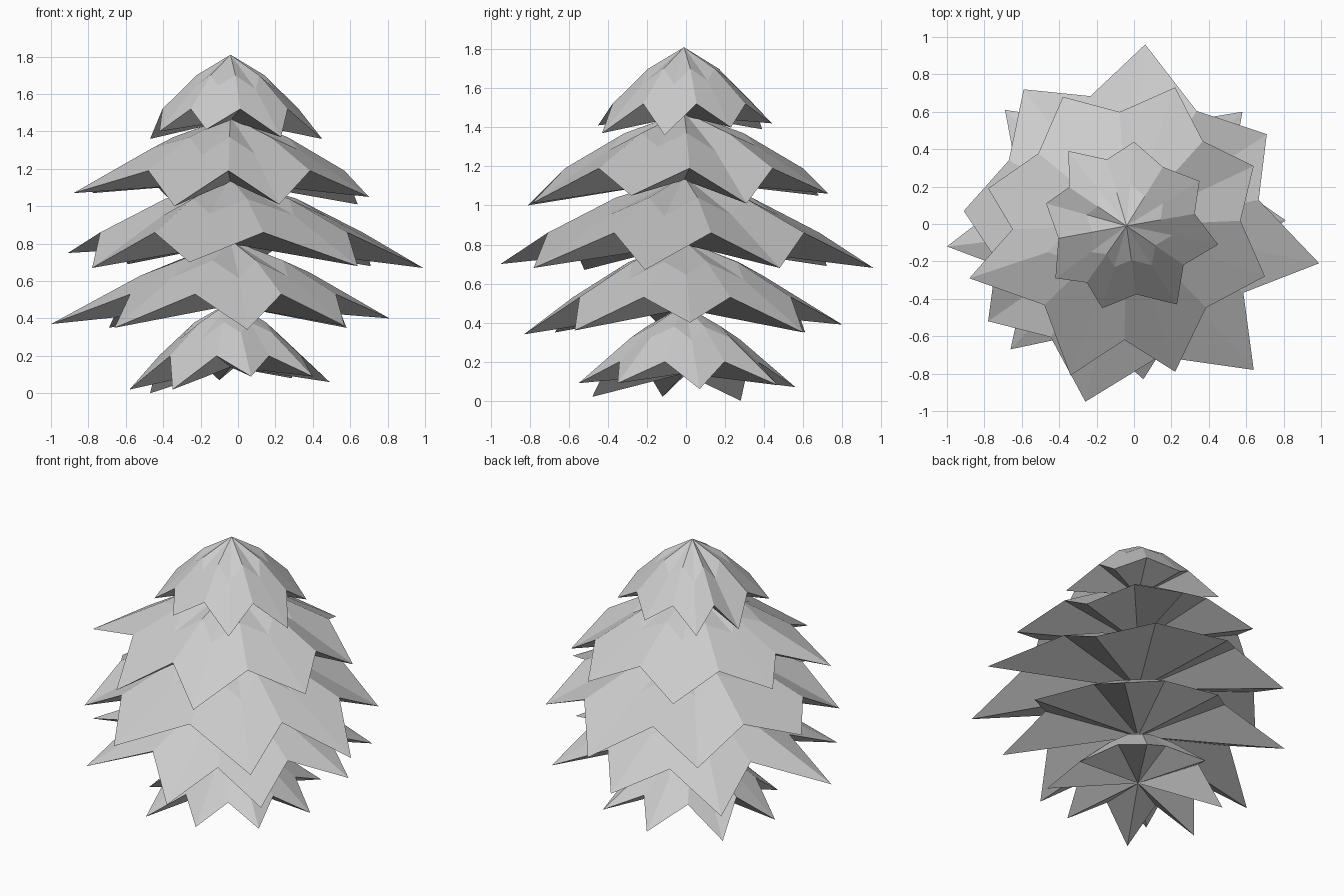
import bpy
import bmesh
from math import atan2, cos, hypot, pi, sin
from mathutils import Vector

old_cube = bpy.data.objects.get("Cube")
if old_cube:
    bpy.data.objects.remove(old_cube)


def make_material(name, colour):
    material = bpy.data.materials.new(name)
    material.use_nodes = True
    material.diffuse_color = colour
    material.node_tree.nodes["Principled BSDF"].inputs["Base Color"].default_value = colour
    return material


foliage = make_material("pale grey foliage", (0.6, 0.6, 0.6, 1))

# Trunk axis shared by every tier, and the rise from one tier to the next
AXIS = Vector((-0.04, -0.01, 0))
SPACING = 0.33
APEX, NOTCH, UNDERSIDE = 0.49, 0.2, 0.14
BULGE = 0.035


def ring_between(tips, notch_radius, notch_z):
    """Alternate each drooping tip with a notch halfway to the next tip."""
    ring = []
    for i, tip in enumerate(tips):
        following = tips[(i + 1) % len(tips)]
        start = atan2(tip.y - AXIS.y, tip.x - AXIS.x)
        end = atan2(following.y - AXIS.y, following.x - AXIS.x)
        middle = start + ((end - start) % (2 * pi)) / 2
        notch = AXIS + Vector((cos(middle), sin(middle), 0)) * notch_radius
        notch.z = notch_z
        ring += [tip, notch]
    return ring


def make_tier(name, level, notch_radius, tip_data):
    lift = level * SPACING
    # Tips are (x, y, droop below the notches), counter-clockwise
    tips = [Vector((x, y, NOTCH + lift - droop)) for x, y, droop in tip_data]
    ring = ring_between(tips, notch_radius, NOTCH + lift)
    apex = AXIS + Vector((0, 0, APEX + lift))
    base = AXIS + Vector((0, 0, UNDERSIDE + lift))

    bm = bmesh.new()
    top = bm.verts.new(apex)
    bottom = bm.verts.new(base)
    outer = [bm.verts.new(p) for p in ring]
    middle = [bm.verts.new((apex + p) / 2 + Vector((0, 0, BULGE))) for p in ring]
    count = len(ring)
    for i in range(count):
        j = (i + 1) % count
        # Upper cone, pleated skirt and plain underside fan
        bm.faces.new((top, middle[i], middle[j]))
        ridge, valley = (i, j) if i % 2 == 0 else (j, i)
        bm.faces.new((middle[ridge], outer[i], outer[j]))
        bm.faces.new((middle[i], outer[valley], middle[j]))
        bm.faces.new((bottom, outer[j], outer[i]))
    bmesh.ops.recalc_face_normals(bm, faces=bm.faces)

    mesh = bpy.data.meshes.new(name)
    bm.to_mesh(mesh)
    bm.free()
    mesh.materials.append(foliage)
    tier = bpy.data.objects.new(name, mesh)
    bpy.context.collection.objects.link(tier)
    return tier


# Five overlapping tiers of branches, from the ground up
make_tier("bottom_branches", 0, 0.39, [
    (0.49, 0.07, 0.14), (0.29, 0.47, 0.12), (-0.1, 0.56, 0.13), (-0.47, 0.28, 0.2),
    (-0.58, -0.12, 0.18), (-0.35, -0.48, 0.18), (0.07, -0.55, 0.11), (0.4, -0.35, 0.11)])
make_tier("lower_branches", 1, 0.6, [
    (0.81, 0.02, 0.13), (0.58, 0.6, 0.18), (0, 0.8, 0.14), (-0.69, 0.61, 0.18),
    (-1, -0.12, 0.16), (-0.66, -0.67, 0.18), (0.05, -0.83, 0.19), (0.57, -0.57, 0.17)])
make_tier("middle_branches", 2, 0.72, [
    (0.99, -0.21, 0.19), (0.71, 0.48, 0.18), (0.06, 0.96, 0.18), (-0.59, 0.72, 0.17),
    (-0.91, 0.07, 0.11), (-0.78, -0.52, 0.19), (-0.26, -0.95, 0.16), (0.64, -0.78, 0.18)])
make_tier("upper_branches", 3, 0.61, [
    (0.7, -0.28, 0.14), (0.64, 0.31, 0.18), (0.22, 0.73, 0.13), (-0.38, 0.68, 0.14),
    (-0.78, 0.19, 0.12), (-0.88, -0.29, 0.12), (-0.34, -0.81, 0.19), (0.22, -0.79, 0.18)])
make_tier("crown_branches", 4, 0.37, [
    (0.45, -0.11, 0.16), (0.35, 0.23, 0.12), (0, 0.44, 0.1), (-0.35, 0.39, 0.13),
    (-0.47, 0.11, 0.16), (-0.42, -0.29, 0.12), (-0.17, -0.45, 0.11), (0.23, -0.43, 0.15)])
